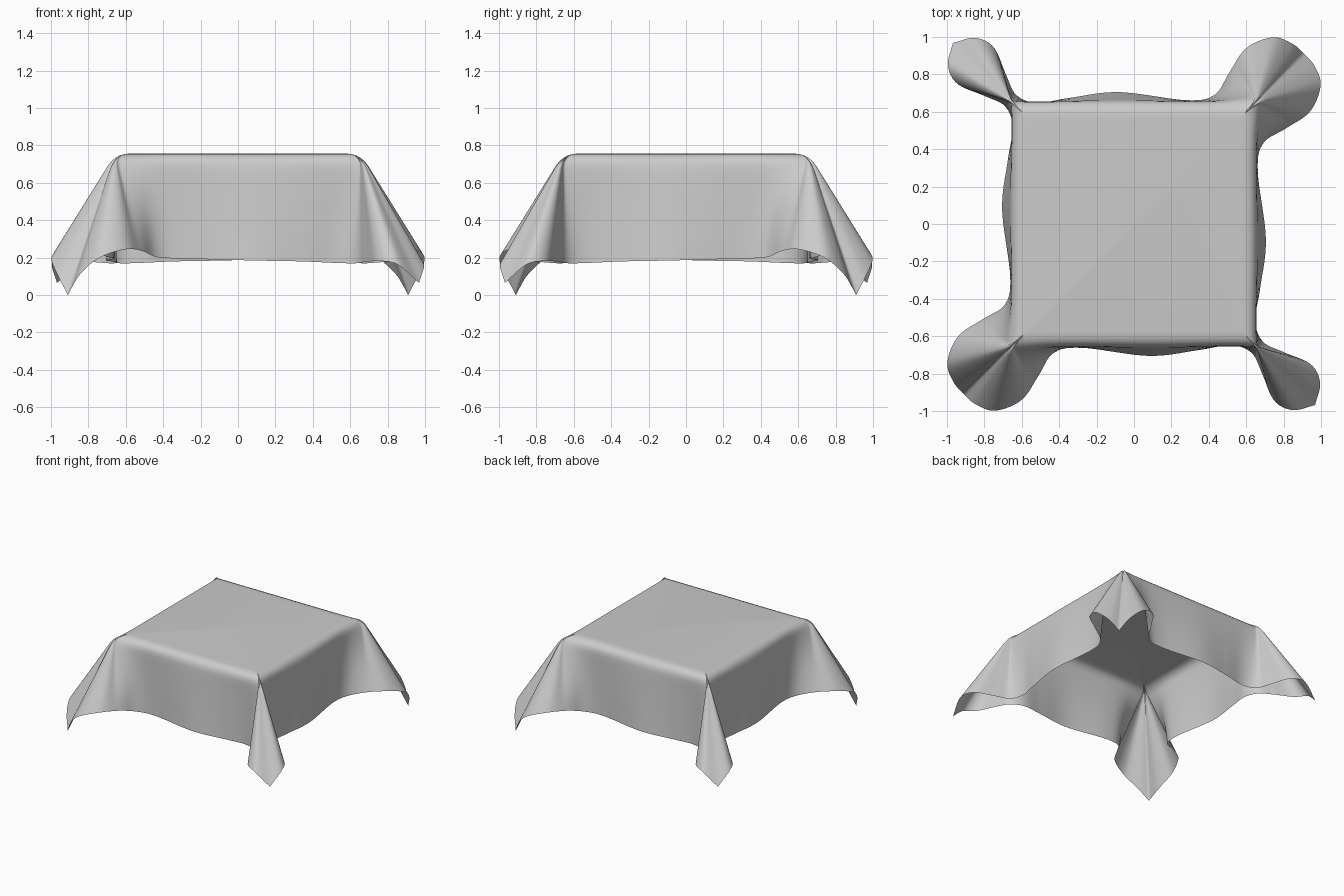
import bpy, bmesh
from mathutils import Vector

if "Cube" in bpy.data.objects:
    bpy.data.objects.remove(bpy.data.objects["Cube"])

TOP, EDGE, INSET, HALF = 0.757, 0.655, 0.575, 1.22
SAMPLES, ROWS = 110, 12

# Hem of the front side, from the wide corner fold tip to the narrow fold tip
hem = [Vector(p) for p in (
    (-0.91, -0.91, 0.0), (-0.845, -0.965, 0.11), (-0.74, -0.998, 0.20),
    (-0.60, -0.94, 0.245), (-0.51, -0.81, 0.235), (-0.43, -0.69, 0.202),
    (-0.28, -0.662, 0.195), (0.08, -0.705, 0.185), (0.34, -0.675, 0.18),
    (0.52, -0.648, 0.172), (0.63, -0.69, 0.17), (0.685, -0.80, 0.178),
    (0.75, -0.945, 0.182), (0.85, -0.995, 0.165), (0.968, -0.968, 0.065))]


def catmull(p, per=24):
    """Smooth curve through the points."""
    q = [2 * p[0] - p[1]] + p + [2 * p[-1] - p[-2]]
    out = []
    for a, b, c, d in zip(q, q[1:], q[2:], q[3:]):
        for k in range(per):
            t = k / per
            out.append(0.5 * (2 * b + (c - a) * t + (2 * a - 5 * b + 4 * c - d) * t * t
                              + (3 * b - a - 3 * c + d) * t ** 3))
    return out + [p[-1]]


def resample(pts, n):
    """Points evenly spaced by length."""
    dist = [0.0]
    for a, b in zip(pts, pts[1:]):
        dist.append(dist[-1] + (b - a).length)
    out, k = [], 0
    for i in range(n + 1):
        s = dist[-1] * i / n
        while k < len(pts) - 2 and dist[k + 1] < s:
            k += 1
        out.append(pts[k].lerp(pts[k + 1], (s - dist[k]) / (dist[k + 1] - dist[k])))
    return out


def clamp(v, m):
    return max(-m, min(m, v))


# Each hem point hangs straight from the table edge, with a rounded bend
columns = []
for i, low in enumerate(resample(catmull(hem), SAMPLES)):
    u = HALF * (2 * i / SAMPLES - 1)
    a = Vector((clamp(u, INSET), -INSET, TOP))
    b = Vector((clamp(u, EDGE), -EDGE, TOP))
    d = b.lerp(low, 0.13)
    bend = [a * (1 - t) ** 2 + b * 2 * t * (1 - t) + d * t * t for t in (0, .2, .4, .6, .8)]
    columns.append(bend + [d.lerp(low, j / ROWS) for j in range(ROWS + 1)])

# Four sides: the front, its diagonal mirror, and both turned half way round
bm = bmesh.new()
sides = (lambda p: (p.x, p.y, p.z), lambda p: (p.y, p.x, p.z),
         lambda p: (-p.x, -p.y, p.z), lambda p: (-p.y, -p.x, p.z))
for place in sides:
    grid = [[bm.verts.new(place(p)) for p in col] for col in columns]
    for c0, c1 in zip(grid, grid[1:]):
        for j in range(len(c0) - 1):
            bm.faces.new((c0[j], c0[j + 1], c1[j + 1], c1[j]))
bmesh.ops.remove_doubles(bm, verts=bm.verts, dist=0.0003)

# Flat table top area
rim = [e for e in bm.edges if e.is_boundary and all(v.co.z > TOP - 0.001 for v in e.verts)]
bmesh.ops.holes_fill(bm, edges=rim, sides=0)
bmesh.ops.recalc_face_normals(bm, faces=bm.faces)
top = max(bm.faces, key=lambda f: f.calc_area())
if top.normal.z < 0:
    bmesh.ops.reverse_faces(bm, faces=bm.faces)
for f in bm.faces:
    f.smooth = True

mesh = bpy.data.meshes.new("tablecloth")
bm.to_mesh(mesh)
bm.free()
cloth = bpy.data.objects.new("tablecloth", mesh)
bpy.context.collection.objects.link(cloth)
